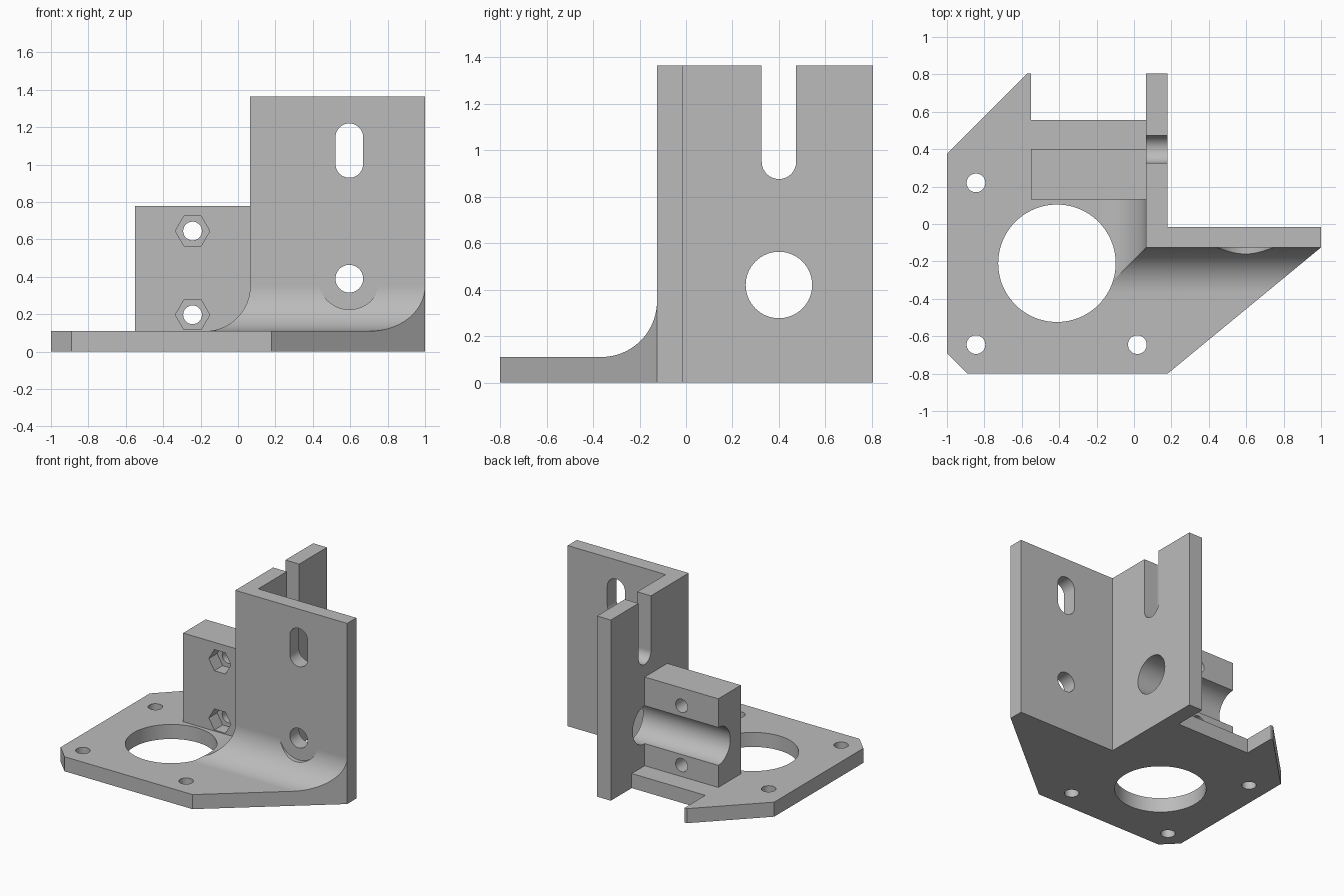
import bpy
import bmesh
from math import sin, cos, pi

default = bpy.data.objects.get("Cube")
if default:
    bpy.data.objects.remove(default, do_unlink=True)

grey = bpy.data.materials.new("light grey")
grey.use_nodes = True
colour = (0.5, 0.5, 0.5, 1)
grey.diffuse_color = colour
grey.node_tree.nodes["Principled BSDF"].inputs["Base Color"].default_value = colour


def loft(name, rings):
    """Closed solid through matching rings of points."""
    bm = bmesh.new()
    rows = [[bm.verts.new(p) for p in ring] for ring in rings]
    bm.faces.new(rows[0])
    bm.faces.new(rows[-1])
    n = len(rows[0])
    for a, b in zip(rows, rows[1:]):
        for i in range(n):
            j = (i + 1) % n
            bm.faces.new((a[i], a[j], b[j], b[i]))
    bmesh.ops.recalc_face_normals(bm, faces=bm.faces)
    mesh = bpy.data.meshes.new(name)
    bm.to_mesh(mesh)
    bm.free()
    mesh.materials.append(grey)
    obj = bpy.data.objects.new(name, mesh)
    bpy.context.collection.objects.link(obj)
    return obj


def prism(name, pts, lo, hi, axis="z"):
    """Extrude a 2D profile along one axis."""
    place = {"x": lambda a, b, c: (c, a, b),
             "y": lambda a, b, c: (a, c, b),
             "z": lambda a, b, c: (a, b, c)}[axis]
    return loft(name, [[place(a, b, c) for a, b in pts] for c in (lo, hi)])


def circle(a, b, r, n=64):
    return [(a + r * cos(2 * pi * i / n), b + r * sin(2 * pi * i / n)) for i in range(n)]


def slot(a, low, high, r, n=32):
    top = [(a + r * cos(pi * i / n), high + r * sin(pi * i / n)) for i in range(n + 1)]
    bottom = [(a - r * cos(pi * i / n), low - r * sin(pi * i / n)) for i in range(n + 1)]
    return top + bottom


def combine(target, tool, operation):
    """Apply a boolean and discard the tool."""
    tool.hide_render = True
    mod = target.modifiers.new("join", "BOOLEAN")
    mod.operation = operation
    mod.solver = "EXACT"
    mod.object = tool
    bpy.context.view_layer.objects.active = target
    bpy.ops.object.modifier_apply(modifier=mod.name)
    bpy.data.objects.remove(tool, do_unlink=True)


THICK, TOP = 0.11, 1.365
WALL_X, WALL_Y = 0.065, -0.125      # outer faces of the two upright walls
BORE_Y, BORE_Z = 0.4, 0.42          # axis of the horizontal bore

# L-shaped upright walls
bracket = prism("corner_bracket", [
    (WALL_X, WALL_Y), (1, WALL_Y), (1, -0.015), (0.18, -0.015),
    (0.18, 0.805), (WALL_X, 0.805)], 0, TOP)

# Base plate, its inner edges buried in the walls
plate = prism("base_plate", [
    (-1, 0.375), (-0.57, 0.805), (-0.55, 0.805), (-0.55, 0.555), (0.12, 0.555),
    (0.12, -0.07), (0.95, -0.07), (1, WALL_Y), (0.18, -0.8), (-0.89, -0.8),
    (-1, -0.69)], 0, THICK)

# Clamp block beside the wall
block = prism("clamp_block", [
    (-0.55, 0.13), (0.12, 0.13), (0.12, BORE_Y), (-0.55, BORE_Y)], 0.05, 0.78)

# Concave fillet, mitred round the corner and cut along the slanted plate edge
R, STEPS = 0.24, 24
profile = [(0, 0.06)]
for i in range(STEPS + 1):
    t = pi / 2 * i / STEPS
    profile.append((R - R * cos(t), THICK + R - R * sin(t)))
profile.append((R, 0.06))


def slant_x(y):
    return 0.18 + (y + 0.8) * 0.82 / (0.8 + WALL_Y)


fillet = loft("fillet", [
    [(WALL_X - d, 0.2, z) for d, z in profile],
    [(WALL_X - d, WALL_Y - d, z) for d, z in profile],
    [(slant_x(WALL_Y - d), WALL_Y - d, z) for d, z in profile]])

# Screw head clearance in the fillet
combine(fillet, prism("clearance", circle(0.595, 0.39, 0.165), -0.6, -0.1, "y"), "DIFFERENCE")

for part in (plate, block, fillet):
    combine(bracket, part, "UNION")

# Holes and slots
cutters = [
    prism("large_hole", circle(-0.412, -0.21, 0.314, 96), -0.1, 0.6),
    prism("bore", circle(BORE_Y, BORE_Z, 0.143), -0.7, 0.3, "x"),
    prism("open_slot", slot(BORE_Y, 0.95, 1.6, 0.074), 0, 0.3, "x"),
    prism("closed_slot", slot(0.595, 1.004, 1.146, 0.074), -0.3, 0.1, "y"),
    prism("wall_hole", circle(0.595, 0.39, 0.074), -0.4, 0.1, "y"),
]
for x, y in ((-0.845, 0.22), (-0.845, -0.645), (0.018, -0.645)):
    cutters.append(prism("plate_hole", circle(x, y, 0.05, 48), -0.1, 0.3))
for z in (0.645, 0.197):
    cutters.append(prism("bolt_hole", circle(-0.243, z, 0.05, 48), 0.05, 0.6, "y"))
    cutters.append(prism("nut_pocket", circle(-0.243, z, 0.092, 6), 0.1, 0.23, "y"))
for cutter in cutters:
    combine(bracket, cutter, "DIFFERENCE")

# Smooth the curves while flat faces stay flat
bpy.ops.object.select_all(action="DESELECT")
bracket.select_set(True)
bpy.context.view_layer.objects.active = bracket
bpy.ops.object.shade_smooth_by_angle(angle=pi / 8)
weighted = bracket.modifiers.new("even_shading", "WEIGHTED_NORMAL")
weighted.keep_sharp = True
